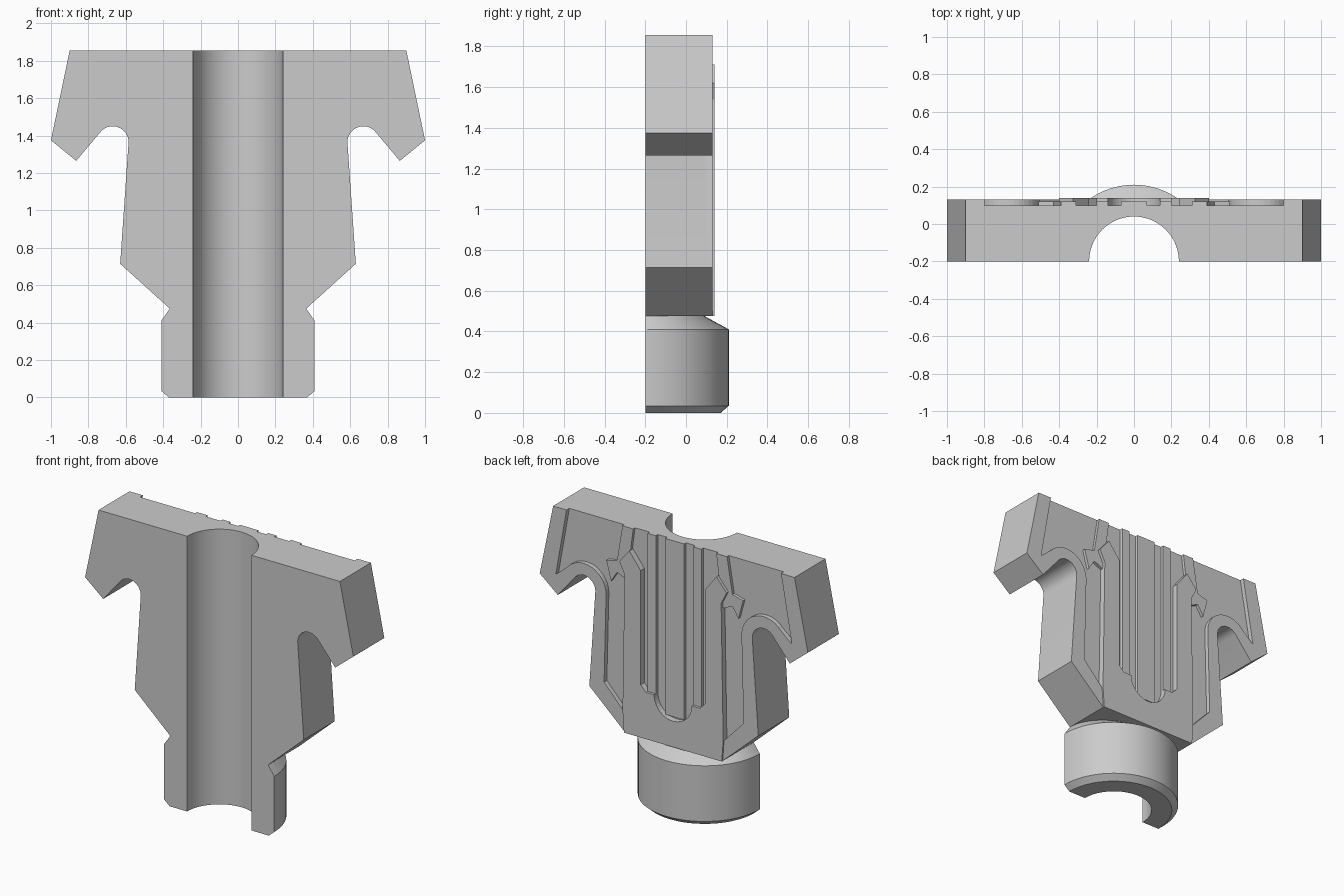
import bpy, bmesh, math
from mathutils import Matrix

cube = bpy.data.objects.get("Cube")
if cube:
    bpy.data.objects.remove(cube, do_unlink=True)

grey = bpy.data.materials.new("plain_grey")
grey.use_nodes = True
grey.diffuse_color = (0.6, 0.6, 0.6, 1)
grey.node_tree.nodes["Principled BSDF"].inputs["Base Color"].default_value = (0.6, 0.6, 0.6, 1)

FRONT, FLOOR, BORE = -0.20, 0.10, 0.24


def finish(name, bm):
    bmesh.ops.recalc_face_normals(bm, faces=bm.faces)
    mesh = bpy.data.meshes.new(name)
    bm.to_mesh(mesh)
    bm.free()
    mesh.materials.append(grey)
    obj = bpy.data.objects.new(name, mesh)
    bpy.context.collection.objects.link(obj)
    return obj


def smooth(obj):
    bpy.ops.object.select_all(action="DESELECT")
    bpy.context.view_layer.objects.active = obj
    obj.select_set(True)
    bpy.ops.object.shade_smooth_by_angle(angle=math.radians(25))


def mirrored(half):
    """Close a right-hand outline with its reflection."""
    return half + [(-x, z) for x, z in reversed(half) if x > 0.001]


def slab(name, outline, y0, y1):
    """Extrude an x-z outline along y."""
    bm = bmesh.new()
    face = bm.faces.new([bm.verts.new((x, y0, z)) for x, z in outline])
    out = bmesh.ops.extrude_face_region(bm, geom=[face])
    for v in out["geom"]:
        if isinstance(v, bmesh.types.BMVert):
            v.co.y = y1
    return finish(name, bm)


def pair(name, outline, y1):
    for side, label in ((1, "left"), (-1, "right")):
        slab(f"{name}_{label}", [(side * x, z) for x, z in outline], FLOOR, y1)


def arc(cx, cz, r, a0, a1, n=14):
    angles = [math.radians(a0 + (a1 - a0) * i / n) for i in range(n + 1)]
    return [(cx + r * math.cos(a), cz + r * math.sin(a)) for a in angles]


# Main plate with hooked arms
edge = ([(0.9, 1.855), (1.0, 1.375), (0.865, 1.265)]
        + arc(0.67, 1.365, 0.085, 40, 180)
        + [(0.63, 0.715), (0.365, 0.475)])
plate = slab("hooked_plate", mirrored(edge), FRONT, FLOOR)

# Round bore down the front
bm = bmesh.new()
bmesh.ops.create_cone(bm, cap_ends=True, segments=64, radius1=BORE, radius2=BORE,
                      depth=3, matrix=Matrix.Translation((0, FRONT, 1)))
cutter = finish("bore_cutter", bm)
cutter.hide_render = True
cut = plate.modifiers.new("bore", "BOOLEAN")
cut.object = cutter
cut.solver = "EXACT"
graph = bpy.context.evaluated_depsgraph_get()
plate.data = bpy.data.meshes.new_from_object(plate.evaluated_get(graph))
plate.modifiers.clear()
bpy.data.objects.remove(cutter, do_unlink=True)
smooth(plate)

# Half-round collar with chamfered ends
profile = [(BORE, 0), (0.37, 0), (0.41, 0.035), (0.41, 0.41), (0.365, 0.475), (BORE, 0.475)]
bm = bmesh.new()
rings = []
steps = 32
for i in range(steps + 1):
    a = math.pi * i / steps
    ring = []
    for r, z in profile:
        squash = 0.8 if r == 0.365 else 1
        ring.append(bm.verts.new((r * math.cos(a), FRONT + squash * r * math.sin(a), z)))
    rings.append(ring)
for a, b in zip(rings, rings[1:]):
    for k in range(len(profile)):
        m = (k + 1) % len(profile)
        bm.faces.new((a[k], a[m], b[m], b[k]))
bm.faces.new(rings[0])
bm.faces.new(rings[-1])
smooth(finish("collar", bm))

# Raised rim following the arms and sides
inner = ([(0.33, 0.475), (0.37, 0.61), (0.52, 0.77)]
         + arc(0.67, 1.365, 0.165, 180, 40)
         + [(0.88, 1.4), (0.8, 1.855)])
pair("rim", edge + inner, 0.13)

# Raised back panel with two pointed strands and a round-bottomed channel
panel = ([(0.365, 0.475), (0.375, 0.62), (0.36, 1.54), (0.40, 1.62), (0.325, 1.71),
          (0.24, 1.6), (0.24, 0.83), (0.20, 0.79)]
         + arc(0, 0.79, 0.14, 0, -90, 10)[:-1] + [(0, 0.65)])
slab("back_panel", mirrored(panel), FLOOR, 0.14)

# Straight ribs beside the channel and the bar inside it
pair("channel_rib", [(0.14, 0.79), (0.20, 0.79), (0.20, 1.855), (0.14, 1.855)], 0.122)
slab("channel_bar", mirrored([(0.07, 0.669), (0.07, 1.855)]), FLOOR, 0.12)

# Jagged ribs between the strands and the arms
pair("jagged_rib", [(0.31, 1.855), (0.39, 1.855), (0.43, 1.61), (0.51, 1.59),
                    (0.475, 1.46), (0.43, 1.53), (0.36, 1.5), (0.33, 1.7)], 0.12)
